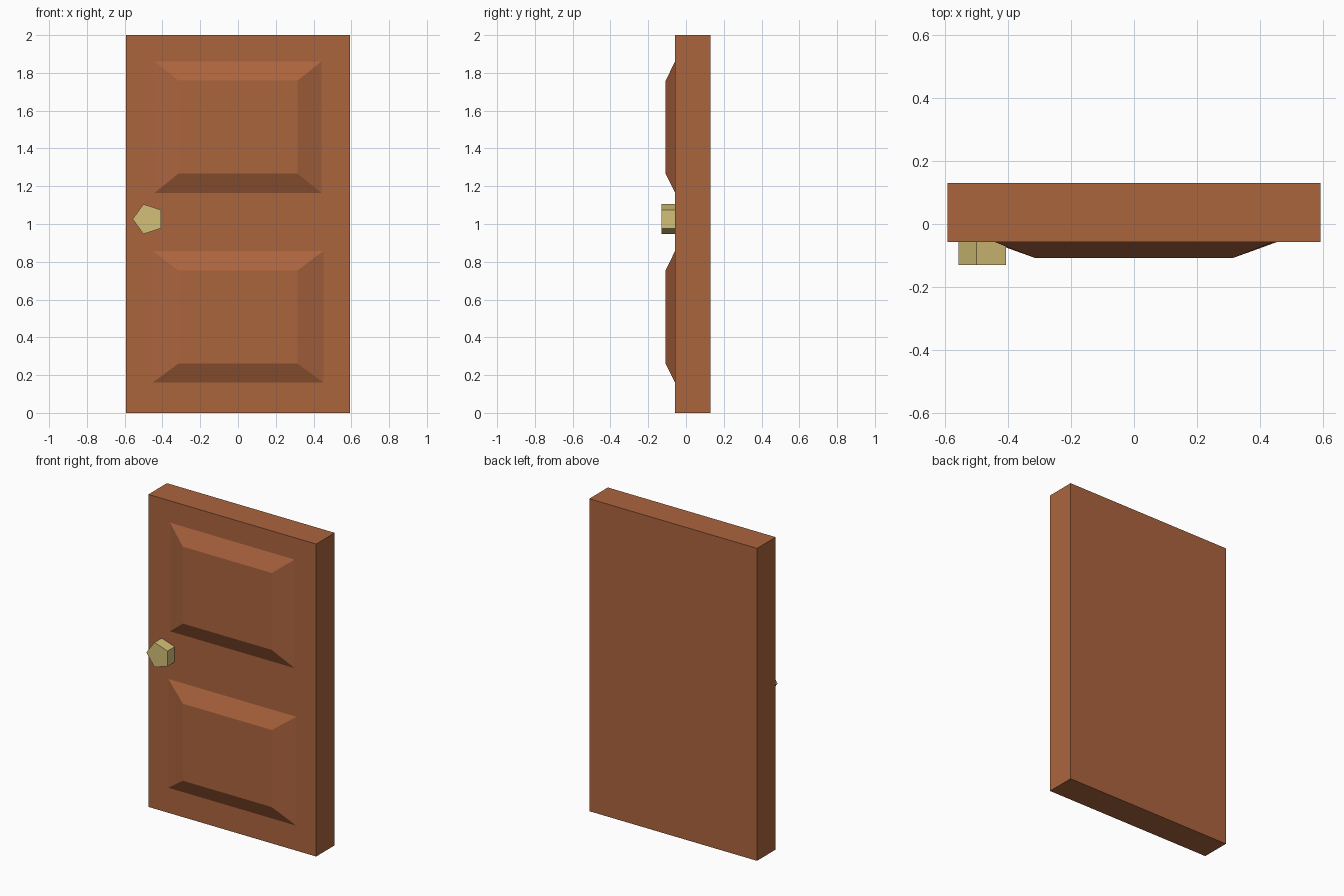
import bpy, bmesh, math

if "Cube" in bpy.data.objects:
    bpy.data.objects.remove(bpy.data.objects["Cube"])


def material(name, rgb):
    m = bpy.data.materials.new(name)
    m.diffuse_color = (*rgb, 1)
    m.use_nodes = True
    m.node_tree.nodes["Principled BSDF"].inputs["Base Color"].default_value = m.diffuse_color
    return m


wood = material("brown wood", (0.41, 0.128, 0.048))
brass = material("pale brass", (0.66, 0.53, 0.184))

FACE_Y = -0.058  # front plane of the slab


def finish(bm, name, mat):
    bmesh.ops.recalc_face_normals(bm, faces=bm.faces)
    me = bpy.data.meshes.new(name)
    bm.to_mesh(me)
    bm.free()
    me.materials.append(mat)
    ob = bpy.data.objects.new(name, me)
    bpy.context.collection.objects.link(ob)
    return ob


def loft(name, base, front, y_base, y_front, mat):
    """Closed solid between two matching x-z outlines."""
    bm = bmesh.new()
    a = [bm.verts.new((x, y_base, z)) for x, z in base]
    b = [bm.verts.new((x, y_front, z)) for x, z in front]
    n = len(a)
    for i in range(n):
        j = (i + 1) % n
        bm.faces.new((a[i], a[j], b[j], b[i]))
    bm.faces.new(a)
    bm.faces.new(b)
    return finish(bm, name, mat)


def rect(half_w, z0, z1):
    return [(-half_w, z0), (half_w, z0), (half_w, z1), (-half_w, z1)]


# Door slab
slab = rect(0.594, 0, 2)
loft("door_slab", slab, slab, 0.13, FACE_Y, wood)

# Raised bevelled panels
loft("upper_panel", rect(0.441, 1.165, 1.86), rect(0.315, 1.267, 1.759),
     FACE_Y, -0.108, wood)
loft("lower_panel", rect(0.453, 0.16, 0.857), rect(0.315, 0.261, 0.754),
     FACE_Y, -0.108, wood)

# Five-sided knob, one point toward the door's left edge
R = 0.083
knob = [(-0.475 + R * math.cos(math.pi + i * math.tau / 5),
         1.026 + R * math.sin(math.pi + i * math.tau / 5)) for i in range(5)]
loft("door_knob", knob, knob, FACE_Y, -0.13, brass)
